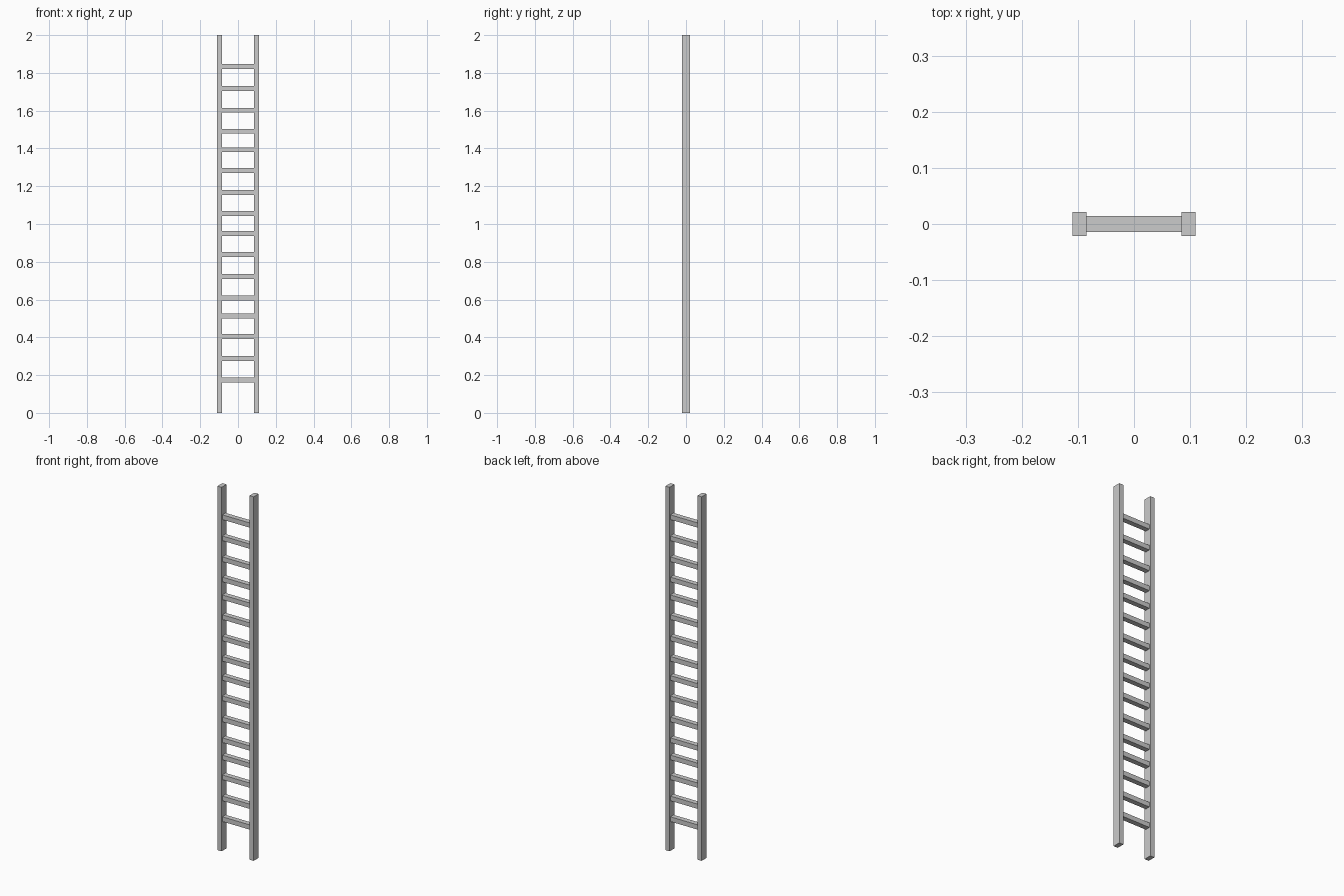
import bpy

if "Cube" in bpy.data.objects:
    bpy.data.objects.remove(bpy.data.objects["Cube"])


def box(name, size, location):
    bpy.ops.mesh.primitive_cube_add(size=1, location=location)
    obj = bpy.context.object
    obj.name = name
    obj.scale = size
    bpy.ops.object.transform_apply(location=False, rotation=False, scale=True)
    return obj


# Two square-edged side rails
for side, x in (("left", -0.0975), ("right", 0.0975)):
    box(f"{side}_rail", (0.025, 0.042, 2.0), (x, 0, 1.0))

# Slightly unevenly spaced rungs, set between the rails
rung_heights = (0.174, 0.288, 0.404, 0.513, 0.608, 0.722, 0.838, 0.95,
                1.055, 1.167, 1.284, 1.393, 1.491, 1.602, 1.717, 1.833)
for i, z in enumerate(rung_heights, 1):
    box(f"rung_{i:02d}", (0.17, 0.028, 0.026), (0, 0, z))
